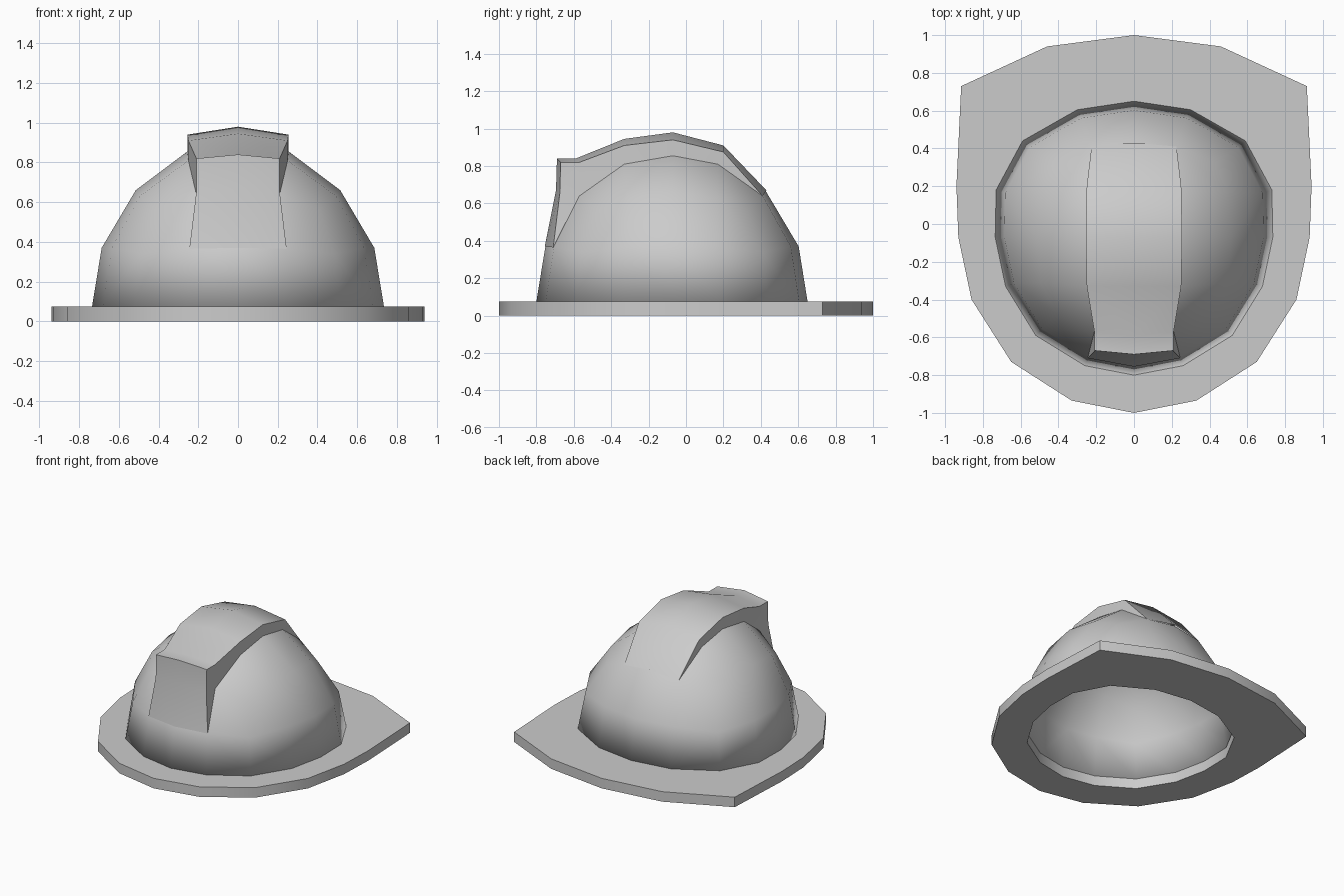
import bpy, bmesh, math

if "Cube" in bpy.data.objects:
    bpy.data.objects.remove(bpy.data.objects["Cube"])


def build(name, verts, faces, angle=30):
    """Make a half model on +x, mirror it across x = 0 and shade it."""
    bm = bmesh.new()
    vs = [bm.verts.new(v) for v in verts]
    for f in faces:
        bm.faces.new([vs[i] for i in f])
    dup = bmesh.ops.duplicate(bm, geom=bm.verts[:] + bm.edges[:] + bm.faces[:])["geom"]
    for v in dup:
        if isinstance(v, bmesh.types.BMVert):
            v.co.x = -v.co.x
    bmesh.ops.remove_doubles(bm, verts=bm.verts[:], dist=1e-4)
    bmesh.ops.recalc_face_normals(bm, faces=bm.faces[:])
    # open shells: make sure the highest face looks up
    top = max(bm.faces, key=lambda f: f.calc_center_median().z)
    if top.normal.z < 0:
        bmesh.ops.reverse_faces(bm, faces=bm.faces[:])
    me = bpy.data.meshes.new(name)
    bm.to_mesh(me)
    bm.free()
    ob = bpy.data.objects.new(name, me)
    bpy.context.collection.objects.link(ob)
    bpy.ops.object.select_all(action='DESELECT')
    ob.select_set(True)
    bpy.context.view_layer.objects.active = ob
    bpy.ops.object.shade_smooth_by_angle(angle=math.radians(angle))
    return ob


def strip(a, b):
    """Quads between two equally long index rows."""
    return [(a[i], a[i + 1], b[i + 1], b[i]) for i in range(len(a) - 1)]


CY = -0.07  # dome centre in y
base = [(0, .65), (.30, .605), (.59, .44), (.73, .18), (.735, -.07),
        (.68, -.33), (.52, -.59), (.26, -.75), (0, -.80)]


def ring(s, z, corner_drop=0):
    return [(x * s, (y - CY) * s + CY, z - (corner_drop if i in (2, 6) else 0))
            for i, (x, y) in enumerate(base)]


# dome: two lower rings and a 5 x 3 half grid closing the top
grid = [(0, .43, .66), (.225, .41, .64), (.43, .33, .56),
        (0, .17, .86), (.25, .17, .81), (.49, .17, .63),
        (0, -.07, .91), (.255, -.07, .855), (.515, -.07, .66),
        (0, -.33, .86), (.25, -.33, .81), (.495, -.31, .63),
        (0, -.59, .66), (.21, -.57, .64), (.41, -.48, .56)]
r1, r2 = list(range(9)), list(range(9, 18))
r3 = [18 + i for i in (0, 1, 2, 5, 8, 11, 14, 13, 12)]
faces = strip(r1, r2) + strip(r2, r3)
for r in range(4):
    a = 18 + r * 3
    faces += strip([a, a + 1, a + 2], [a + 3, a + 4, a + 5])
dome = build("dome", ring(1, .075) + ring(.934, .37, .03) + grid, faces, 40)
wall = dome.modifiers.new("thickness", 'SOLIDIFY')
wall.thickness = .05
wall.offset = -1

# brim: flat plate with an opening under the dome
outline = [(0, 1), (.46, .94), (.915, .73), (.94, .2), (.93, -.07),
           (.86, -.40), (.65, -.73), (.33, -.935), (0, -1)]
verts = [(x, y, z) for z in (0, .075) for x, y in outline] + ring(.93, .075) + ring(.93, 0)
rows = [list(range(k * 9, k * 9 + 9)) for k in range(4)]
faces = sum((strip(rows[k], rows[(k + 1) % 4]) for k in range(4)), [])
build("brim", verts, faces)

# crest: centre line, upper edge, and foot of the side wall on the dome
centre = [(0, -.755, .37), (0, -.695, .67), (0, -.69, .84), (0, -.59, .84),
          (0, -.33, .945), (0, -.07, .98), (0, .20, .91), (0, .43, .67)]
edge = [(.245, -.71, .365), (.21, -.675, .65), (.21, -.67, .82), (.21, -.57, .82),
        (.25, -.33, .91), (.255, -.07, .94), (.25, .20, .875), (.225, .41, .64)]
foot = [(.21, -.57, .64), (.25, -.33, .81), (.255, -.07, .855), (.25, .17, .81)]
faces = strip(list(range(8)), list(range(8, 16)))
faces += strip([11, 12, 13, 14], [16, 17, 18, 19])
faces += [(8, 9, 16), (9, 10, 11, 16), (14, 15, 19)]
build("crest", centre + edge + foot, faces, 40)
